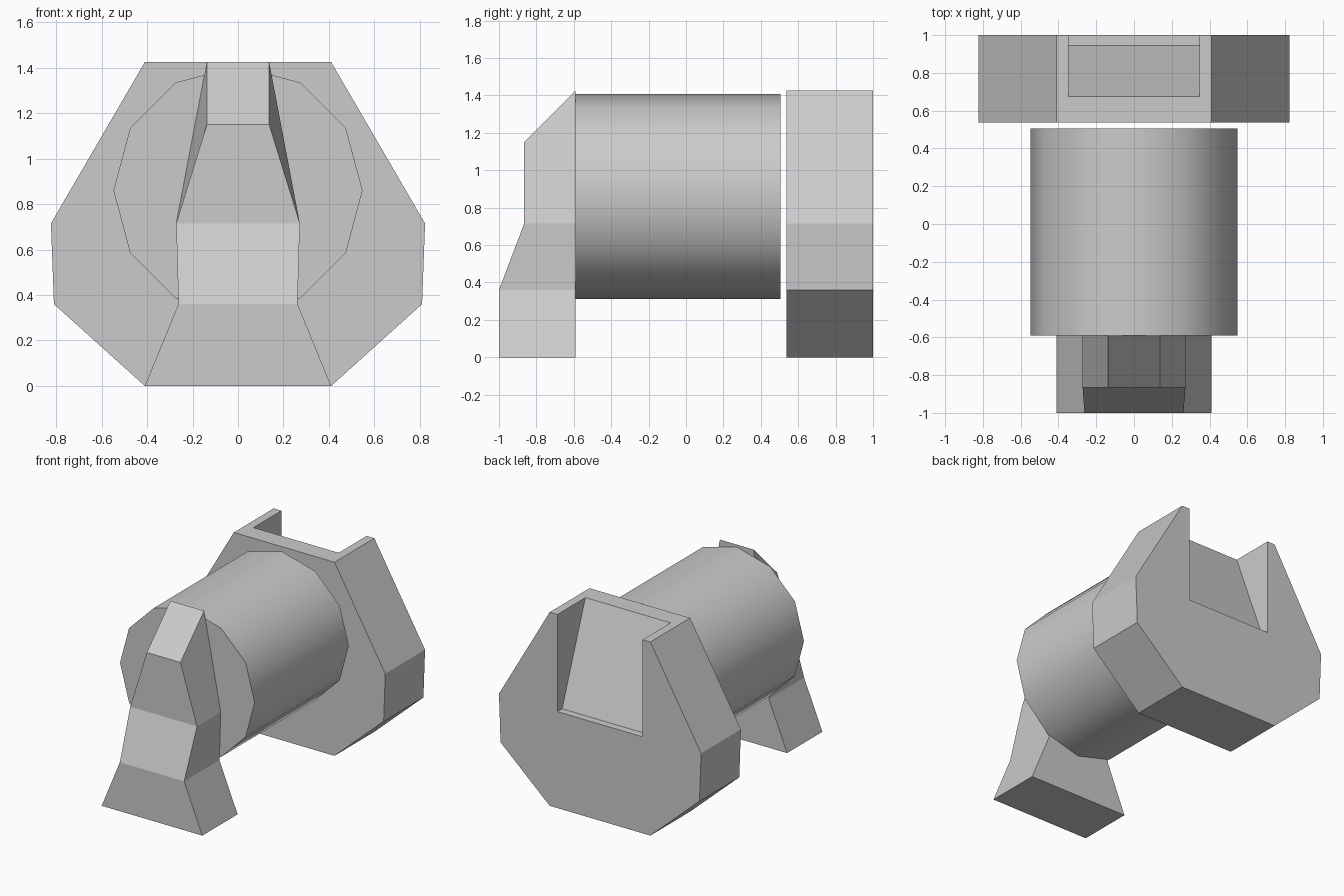
import bpy, bmesh, math
from mathutils import Vector

cube = bpy.data.objects.get("Cube")
if cube:
    bpy.data.objects.remove(cube, do_unlink=True)

# One grey material for the whole model
grey = bpy.data.materials.new("plain_grey")
grey.use_nodes = True
colour = (0.6, 0.6, 0.6, 1)
grey.diffuse_color = colour
grey.node_tree.nodes["Principled BSDF"].inputs["Base Color"].default_value = colour


def finish(name, bm):
    bmesh.ops.recalc_face_normals(bm, faces=bm.faces)
    mesh = bpy.data.meshes.new(name)
    bm.to_mesh(mesh)
    bm.free()
    mesh.materials.append(grey)
    obj = bpy.data.objects.new(name, mesh)
    bpy.context.collection.objects.link(obj)
    return obj


def activate(obj):
    bpy.ops.object.select_all(action='DESELECT')
    obj.select_set(True)
    bpy.context.view_layer.objects.active = obj


def prism(name, outline, offset):
    """Extrude a closed outline of 3D points along an offset."""
    bm = bmesh.new()
    face = bm.faces.new([bm.verts.new(p) for p in outline])
    new = bmesh.ops.extrude_face_region(bm, geom=[face], use_keep_orig=True)
    moved = [g for g in new["geom"] if isinstance(g, bmesh.types.BMVert)]
    bmesh.ops.translate(bm, vec=Vector(offset), verts=moved)
    return finish(name, bm)


# Twelve-sided barrel lying along y
bpy.ops.mesh.primitive_cylinder_add(vertices=12, radius=0.548, depth=1.095,
                                    location=(0, -0.042, 0.86),
                                    rotation=(math.pi / 2, 0, 0))
barrel = bpy.context.object
barrel.name = "barrel"
barrel.data.materials.append(grey)
bpy.ops.object.shade_smooth_by_angle(angle=math.radians(40))

# Rear plate with eight corners
half = [(0.41, 0), (0.81, 0.36), (0.823, 0.715), (0.41, 1.425)]
ring = half + [(-x, z) for x, z in reversed(half)]
plate = prism("rear_plate", [(x, 0.537, z) for x, z in ring], (0, 0.463, 0))

# Sloping notch in the back of the plate
notch = [(0.637, 1.525), (0.945, 0.71), (1.1, 0.71), (1.1, 1.525)]
cutter = prism("notch_cutter", [(-0.347, y, z) for y, z in notch], (0.694, 0, 0))
cutter.hide_render = True
cut = plate.modifiers.new("notch", 'BOOLEAN')
cut.operation = 'DIFFERENCE'
cut.solver = 'EXACT'
cut.object = cutter
activate(plate)
bpy.ops.object.modifier_apply(modifier="notch")
bpy.data.objects.remove(cutter, do_unlink=True)

# Front leg: levels of half width, front y and z for front and back edges
back = -0.59
levels = [(0.41, -1, 0, 0), (0.262, -1, 0.36, 0.36),
          (0.272, -0.865, 0.715, 0.715), (0.137, -0.865, 1.15, 1.425)]
bm = bmesh.new()
loops = [[bm.verts.new(p) for p in ((-w, y, zf), (w, y, zf), (w, back, zb), (-w, back, zb))]
         for w, y, zf, zb in levels]
for low, high in zip(loops, loops[1:]):
    for i in range(4):
        j = (i + 1) % 4
        bm.faces.new((low[i], low[j], high[j], high[i]))
bm.faces.new(loops[0])
bm.faces.new(loops[-1])
finish("front_leg", bm)
